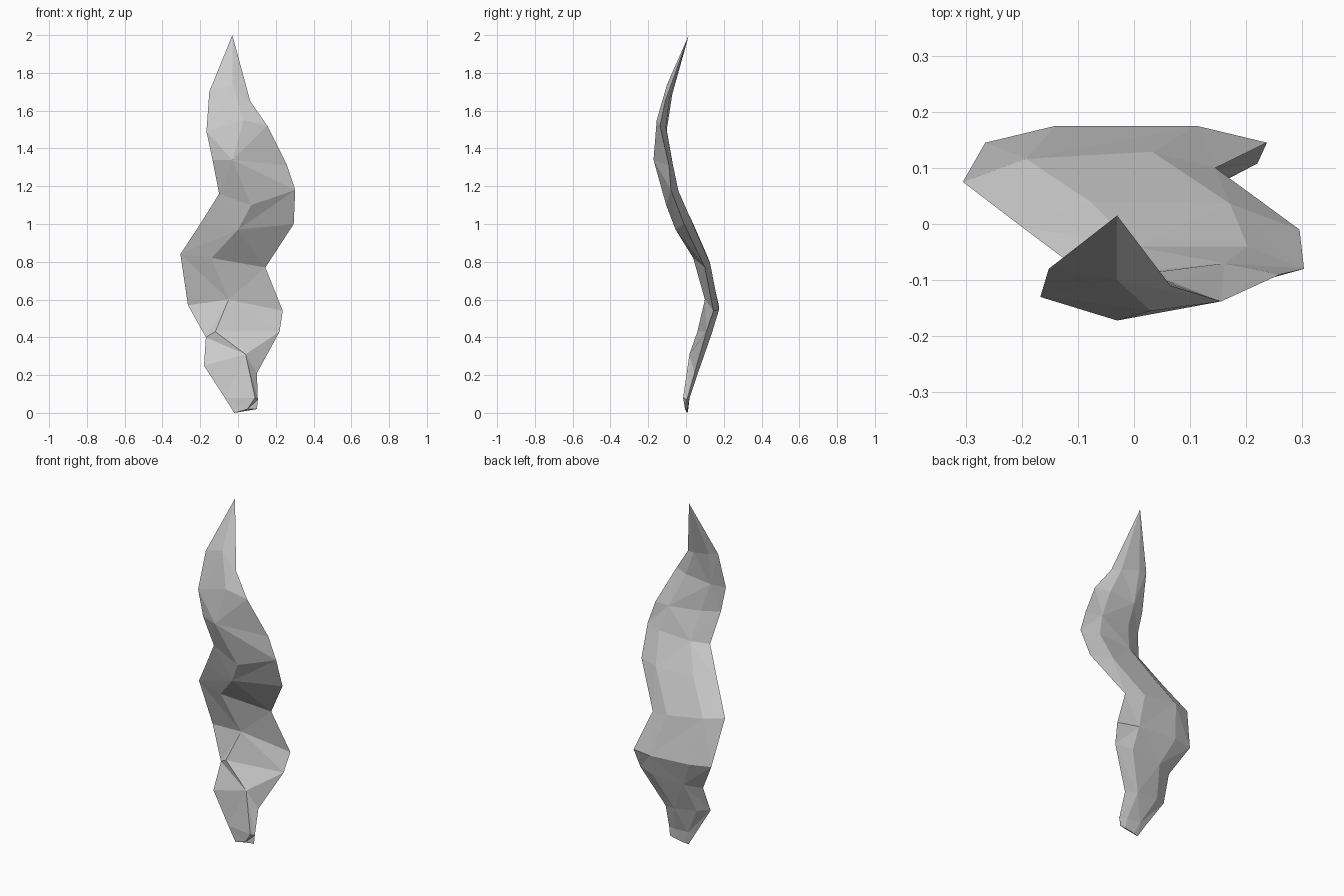
import bpy, bmesh
from mathutils import Vector

# Cross-sections up the wavy blade: left edge, front ridge, right edge, back bulge
ROWS = [
    ((-0.02, 0.005, 0.00), (0.05, -0.005, 0.02), (0.10, 0.005, 0.02), 0.005),
    ((-0.07, 0.010, 0.08), (0.09, -0.015, 0.08), (0.105, 0.005, 0.07), 0.010),
    ((-0.18, 0.030, 0.25), (0.04, 0.018, 0.31), (0.10, 0.045, 0.21), 0.025),
    ((-0.17, 0.085, 0.40), (-0.12, 0.060, 0.43), (0.22, 0.108, 0.43), 0.035),
    ((-0.265, 0.145, 0.57), (-0.05, 0.100, 0.60), (0.237, 0.145, 0.54), 0.030),
    ((-0.305, 0.075, 0.84), (-0.14, 0.038, 0.82), (0.145, 0.100, 0.77), 0.035),
    ((-0.20, -0.005, 1.00), (0.00, -0.055, 0.97), (0.295, -0.010, 1.00), 0.045),
    ((-0.10, -0.080, 1.16), (0.07, -0.105, 1.10), (0.303, -0.080, 1.18), 0.040),
    ((-0.135, -0.130, 1.34), (-0.03, -0.172, 1.34), (0.26, -0.090, 1.31), 0.030),
    ((-0.167, -0.130, 1.49), (0.03, -0.155, 1.55), (0.155, -0.138, 1.52), 0.030),
    ((-0.152, -0.080, 1.70), (-0.03, -0.100, 1.74), (0.065, -0.110, 1.65), 0.015),
]
TIP = (-0.03, 0.015, 2.0)

bm = bmesh.new()


def section(left, front, right, bulge):
    l, r = Vector(left), Vector(right)
    back = [l.lerp(r, t) + Vector((0, bulge, 0)) for t in (0.75, 0.25)]
    return [bm.verts.new(p) for p in (l, front, r, *back)]


# Blade body, bridged from section to section with triangles
rings = [section(*row) for row in ROWS]
n = len(rings[0])
for k, (a, b) in enumerate(zip(rings, rings[1:])):
    for i in range(n):
        j = (i + 1) % n
        if (i + k) % 2:
            bm.faces.new((a[i], a[j], b[j]))
            bm.faces.new((a[i], b[j], b[i]))
        else:
            bm.faces.new((a[i], a[j], b[i]))
            bm.faces.new((a[j], b[j], b[i]))

# Pointed tip and closed foot
tip = bm.verts.new(TIP)
for i in range(n):
    bm.faces.new((rings[-1][i], rings[-1][(i + 1) % n], tip))
bm.faces.new(rings[0])
bmesh.ops.triangulate(bm, faces=[f for f in bm.faces if len(f.verts) > 3])
bmesh.ops.recalc_face_normals(bm, faces=bm.faces)

mesh = bpy.data.meshes.new("seaweed_blade")
bm.to_mesh(mesh)
bm.free()
blade = bpy.data.objects.new("seaweed_blade", mesh)
bpy.context.collection.objects.link(blade)
